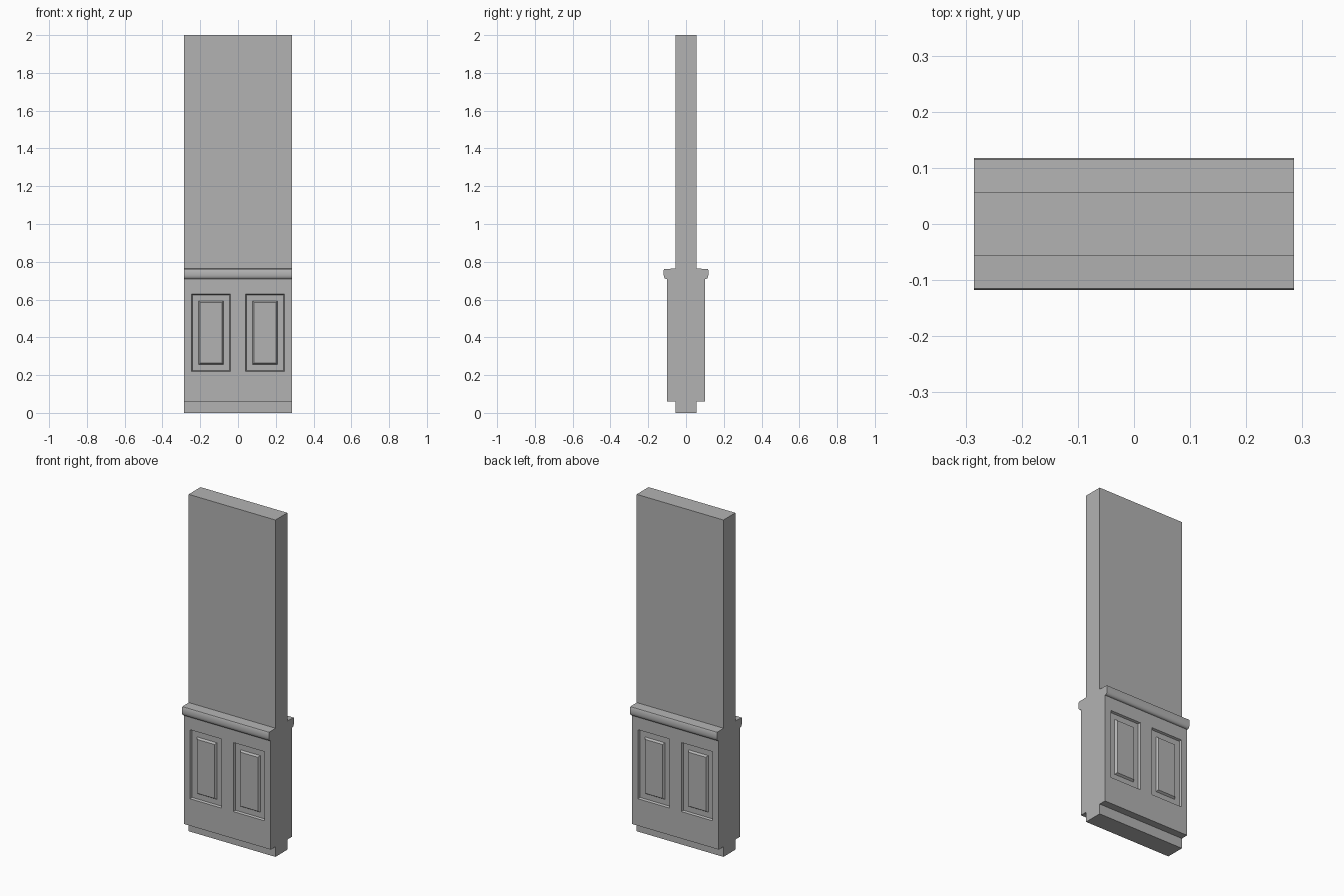
import bpy
import bmesh
import math

cube = bpy.data.objects.get("Cube")
if cube:
    bpy.data.objects.remove(cube, do_unlink=True)

HALF_WIDTH = 0.285
CORE = 0.056       # half thickness of the plain wall
DADO = 0.10        # half thickness of the panelled lower wall
RECESS = 0.012

# One flat grey
grey = bpy.data.materials.new("wall_grey")
grey.use_nodes = True
colour = (0.45, 0.45, 0.45, 1)
grey.diffuse_color = colour
grey.node_tree.nodes["Principled BSDF"].inputs["Base Color"].default_value = colour

# Half cross-section (y, z): foot, panelled wall, rounded rail, plain wall
half = [(CORE, 0), (CORE, 0.06), (DADO, 0.06), (DADO, 0.708),
        (0.107, 0.708), (0.113, 0.713), (0.117, 0.721), (0.118, 0.73),
        (0.118, 0.757), (0.115, 0.762), (CORE, 0.764), (CORE, 2)]
profile = half + [(-y, z) for y, z in reversed(half)]

# Sweep the cross-section across the width
bm = bmesh.new()
end = bm.faces.new([bm.verts.new((-HALF_WIDTH, y, z)) for y, z in profile])
swept = bmesh.ops.extrude_face_region(bm, geom=[end], use_keep_orig=True)
moved = [v for v in swept["geom"] if isinstance(v, bmesh.types.BMVert)]
bmesh.ops.translate(bm, verts=moved, vec=(2 * HALF_WIDTH, 0, 0))
bmesh.ops.recalc_face_normals(bm, faces=bm.faces)


def dado_faces():
    return [f for f in bm.faces if abs(f.normal.y) > 0.9
            and abs(abs(f.calc_center_median().y) - DADO) < 0.001]


def cut(point, normal):
    faces = dado_faces()
    edges = {e for f in faces for e in f.edges}
    verts = {v for f in faces for v in f.verts}
    bmesh.ops.bisect_plane(bm, geom=[*verts, *edges, *faces],
                           plane_co=point, plane_no=normal)


# Cut the panel outlines on both sides
for x in (-0.245, -0.04, 0.04, 0.245):
    cut((x, 0, 0), (1, 0, 0))
for z in (0.22, 0.63):
    cut((0, 0, z), (0, 0, 1))

# Recessed border with a raised field in each panel
panels = []
for f in dado_faces():
    c = f.calc_center_median()
    if 0.04 < abs(c.x) < 0.245 and 0.22 < c.z < 0.63:
        panels.append(f)
for thickness, depth in ((0.005, -RECESS), (0.032, 0), (0.008, RECESS)):
    bmesh.ops.inset_individual(bm, faces=panels, thickness=thickness,
                               depth=depth, use_even_offset=True)

mesh = bpy.data.meshes.new("panelled_wall")
bm.to_mesh(mesh)
bm.free()
mesh.materials.append(grey)
wall = bpy.data.objects.new("panelled_wall", mesh)
bpy.context.collection.objects.link(wall)

# Smooth the rail rounding, keep the other edges sharp
bpy.ops.object.select_all(action="DESELECT")
wall.select_set(True)
bpy.context.view_layer.objects.active = wall
bpy.ops.object.shade_smooth_by_angle(angle=math.radians(40))
